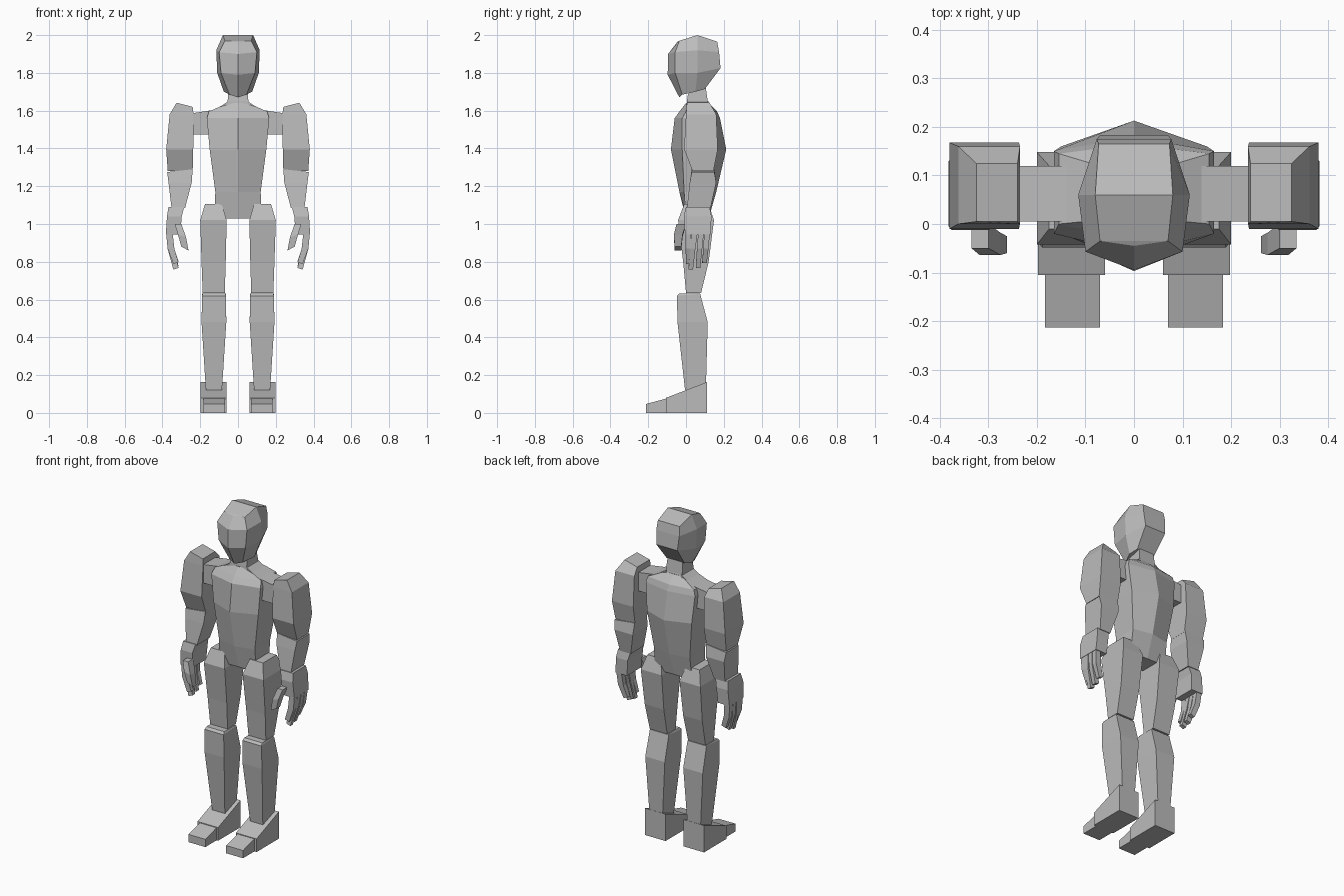
import bpy, bmesh

grey = bpy.data.materials.new("plain grey")
grey.diffuse_color = (0.5, 0.5, 0.5, 1)


def loft(name, rings, mirror=True):
    """Skin a stack of point rings, cap both ends, optionally mirror in x."""
    bm = bmesh.new()
    rows = [[bm.verts.new(p) for p in r] for r in rings]
    n = len(rows[0])
    for a, b in zip(rows, rows[1:]):
        for i in range(n):
            j = (i + 1) % n
            bm.faces.new((a[i], a[j], b[j], b[i]))
    for r in (rows[0], rows[-1]):
        if n == 4:
            bm.faces.new(r)
        else:  # strips across the symmetric ring
            for i in range(n // 2):
                ids = dict.fromkeys((i, i + 1, n - i - 1, (n - i) % n))
                bm.faces.new([r[k] for k in ids])
    bmesh.ops.recalc_face_normals(bm, faces=bm.faces)
    me = bpy.data.meshes.new(name)
    bm.to_mesh(me)
    bm.free()
    me.materials.append(grey)
    ob = bpy.data.objects.new(name, me)
    bpy.context.collection.objects.link(ob)
    if mirror:
        m = ob.modifiers.new("mirror", 'MIRROR')
        m.use_mirror_merge = False
    return ob


def slab(z, x0, x1, y0, y1, dx=0, dy=0):
    """Rectangular ring; dx / dy raise its outer / back edge."""
    return [(x0, y0, z), (x1, y0, z + dx), (x1, y1, z + dx + dy), (x0, y1, z + dy)]


def sym(half):
    """Complete a half ring running from front centre to back centre."""
    return half + [(-x, y, z) for x, y, z in half[-2:0:-1]]


# Head: faceted, ridge down the face
loft("head", [sym(h) for h in (
    [(0, -.035, 1.67), (.045, -.02, 1.685), (.075, .05, 1.70), (.06, .10, 1.715), (0, .10, 1.715)],
    [(0, -.097, 1.79), (.09, -.057, 1.80), (.11, .06, 1.80), (.07, .183, 1.825), (0, .183, 1.825)],
    [(0, -.095, 1.90), (.10, -.057, 1.91), (.115, .06, 1.92), (.077, .175, 1.91), (0, .175, 1.91)],
    [(0, -.045, 1.965), (.07, -.035, 1.97), (.08, .06, 2.0), (.073, .165, 1.965), (0, .165, 1.965)],
)], False)

# Neck
loft("neck", [slab(1.58, -.075, .075, .0, .13),
              slab(1.65, -.055, .055, .005, .115),
              slab(1.72, -.05, .05, .015, .105)], False)

# Torso: ridged front and back (z, half width, front mid, front side, back side, back mid)
torso = [(1.03, .125, .005, .0, .12, .115), (1.17, .12, -.035, -.01, .135, .16),
         (1.395, .15, -.08, -.02, .16, .213), (1.56, .165, -.06, -.02, .15, .18),
         (1.595, .155, -.035, .0, .145, .165), (1.64, .055, .0, .01, .115, .12)]
loft("torso", [sym([(0, fm, z), (w, fs, z), (w, bs, z), (0, bm, z)])
               for z, w, fm, fs, bs, bm in torso], False)

# Shoulder bridges, running outwards
loft("shoulder_bridge", [[(x, .005, lo), (x, .12, lo), (x, .12, hi), (x, .005, hi)]
                         for x, lo, hi in ((.05, 1.475, 1.65), (.12, 1.475, 1.605), (.25, 1.475, 1.585))])

# Arms
loft("upper_arm", [slab(1.28, .24, .372, .035, .145),
                   slab(1.395, .237, .38, -.01, .168),
                   slab(1.58, .235, .362, .0, .16),
                   slab(1.62, .24, .325, .005, .125, .022)])
loft("forearm", [slab(1.085, .28, .352, .005, .13),
                 slab(1.22, .245, .368, .02, .16),
                 slab(1.29, .24, .375, .03, .15, -.015)])
loft("palm", [slab(.945, .305, .382, -.005, .13),
              slab(1.04, .298, .376, -.012, .135),
              slab(1.09, .285, .368, .0, .125)])

# Fingers: curling inwards (root y, tip y, tip z)
for i, (yr, yt, zt) in enumerate([(.012, .012, .79), (.047, .025, .76),
                                  (.08, .064, .77), (.112, .098, .795)]):
    ym = (yr + yt) / 2
    loft(f"finger_{i + 1}", [slab(zt + .008, .315, .342, yt - .012, yt + .012, -.01),
                             slab(.87, .337, .373, ym - .014, ym + .014),
                             slab(.96, .347, .381, yr - .015, yr + .015)])
loft("thumb", [slab(.86, .262, .30, -.06, -.025, .02),
               slab(.93, .275, .318, -.064, -.018, .015),
               slab(1.0, .30, .335, -.05, .0)])

# Legs
loft("thigh", [slab(.635, .07, .187, .0, .08),
               slab(.80, .065, .193, -.015, .12),
               slab(1.02, .06, .20, -.042, .148),
               slab(1.105, .085, .175, -.01, .12)])
loft("shin", [slab(.12, .085, .17, -.005, .105),
              slab(.48, .062, .193, -.045, .115),
              slab(.62, .063, .19, -.048, .075, 0, .01),
              slab(.633, .067, .187, -.035, .07)])

# Feet and toes, wedge shaped
loft("foot", [slab(0, .06, .198, -.105, .11), slab(.08, .06, .198, -.105, .11, 0, .083)])
loft("toes", [slab(0, .07, .183, -.213, -.10), slab(.047, .07, .183, -.213, -.10, 0, .03)])
